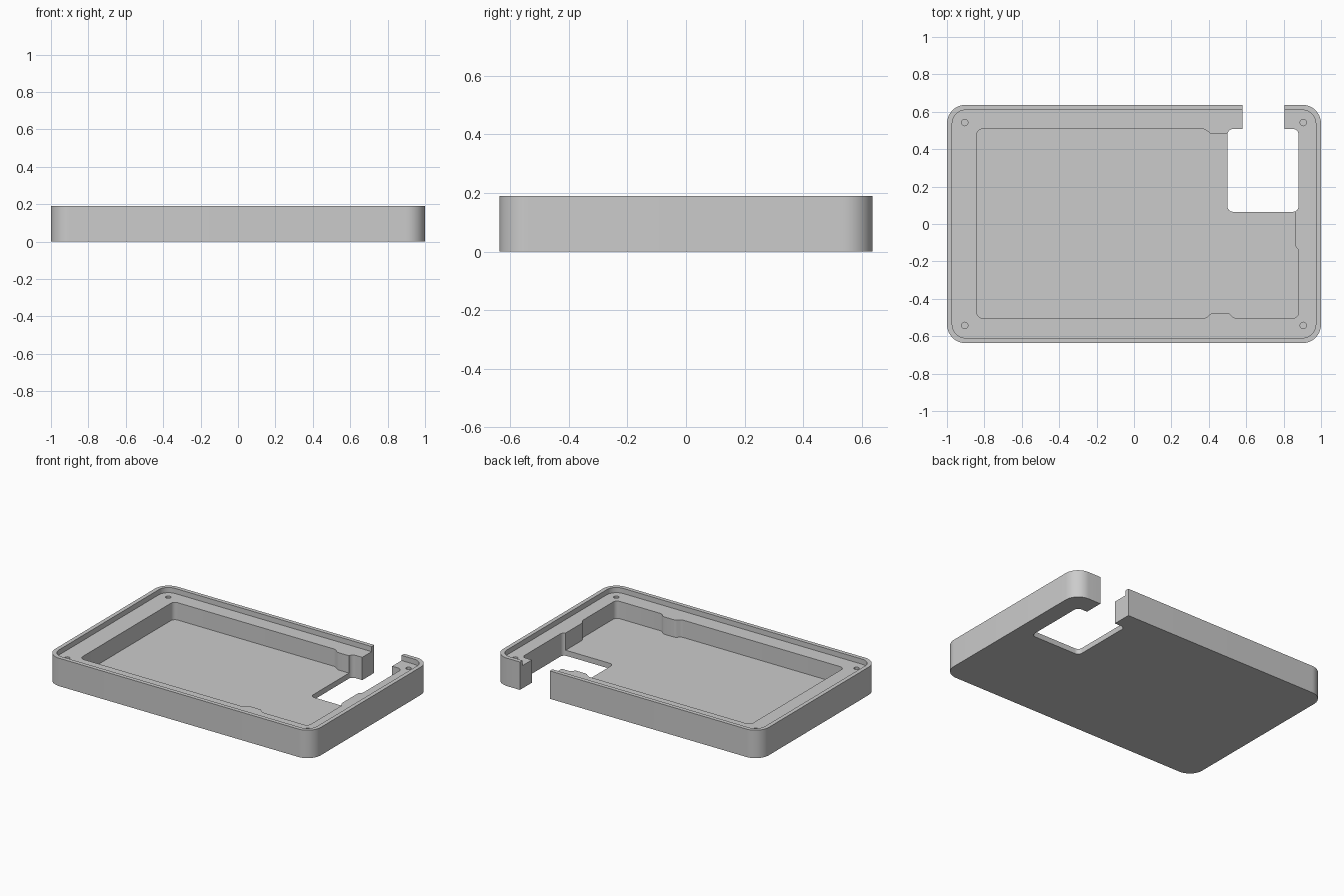
import bpy, bmesh, math
from mathutils import Vector

cube = bpy.data.objects.get("Cube")
if cube:
    bpy.data.objects.remove(cube, do_unlink=True)

W, D, H = 1.0, 0.637, 0.19      # half width, half depth, height
LEDGE, FLOOR = 0.155, 0.037     # heights of the lid ledge and tray floor

plastic = bpy.data.materials.new("light_grey_plastic")
plastic.use_nodes = True
grey = (0.6, 0.6, 0.6, 1)
plastic.diffuse_color = grey
plastic.node_tree.nodes["Principled BSDF"].inputs["Base Color"].default_value = grey


def fillet(corners, radius, steps):
    """Round every corner of a 2D outline, limited by its shorter side."""
    outline = []
    for i, c in enumerate(corners):
        p = Vector(c)
        a, b = Vector(corners[i - 1]) - p, Vector(corners[(i + 1) % len(corners)]) - p
        half = a.angle(b) / 2
        cut = min(radius / math.tan(half), a.length * 0.45, b.length * 0.45)
        r = cut * math.tan(half)
        a.normalize()
        b.normalize()
        centre = p + (a + b).normalized() * (r / math.sin(half))
        start, end = p + a * cut - centre, p + b * cut - centre
        sweep = math.pi - 2 * half
        for k in range(steps + 1):
            t = k / steps
            outline.append(centre + (start * math.sin((1 - t) * sweep)
                                     + end * math.sin(t * sweep)) / math.sin(sweep))
    return outline


def prism(name, outline, z0, z1):
    bm = bmesh.new()
    face = bm.faces.new([bm.verts.new((x, y, z0)) for x, y in outline])
    top = bmesh.ops.extrude_face_region(bm, geom=[face])["geom"]
    bmesh.ops.translate(bm, vec=(0, 0, z1 - z0),
                        verts=[v for v in top if isinstance(v, bmesh.types.BMVert)])
    bmesh.ops.recalc_face_normals(bm, faces=bm.faces)
    mesh = bpy.data.meshes.new(name)
    bm.to_mesh(mesh)
    bm.free()
    obj = bpy.data.objects.new(name, mesh)
    bpy.context.collection.objects.link(obj)
    return obj


def box(x0, y0, x1, y1):
    return [(x0, y0), (x1, y0), (x1, y1), (x0, y1)]


def circle(x, y, r, n=20):
    return [(x + r * math.cos(math.tau * i / n), y + r * math.sin(math.tau * i / n))
            for i in range(n)]


# Outer shell
tray = prism("case_tray", fillet(box(-W, -D, W, D), 0.1, 12), 0, H)
tray.data.materials.append(plastic)

# Recess that leaves the thin lip around the ledge
lip = 0.028
cutters = [prism("lip_recess", fillet(box(lip - W, lip - D, W - lip, D - lip), 0.072, 12),
                 LEDGE, H + 0.1)]

# Main cavity with small locating bumps on the walls
cavity = [(-0.84, -0.503), (0.385, -0.503), (0.415, -0.475), (0.505, -0.475),
          (0.535, -0.503), (0.88, -0.503), (0.88, -0.14), (0.86, -0.115),
          (0.86, 0.48), (0.415, 0.48), (0.375, 0.508), (-0.84, 0.508)]
cutters.append(prism("cavity", fillet(cavity, 0.03, 5), FLOOR, H + 0.2))

# Through opening and the slot in the back wall
cutters.append(prism("opening", fillet(box(0.5, 0.065, 0.88, 0.508), 0.03, 6), -0.1, H + 0.3))
cutters.append(prism("back_slot", box(0.58, 0.3, 0.805, D + 0.1), -0.2, H + 0.4))

# Blind screw holes
for sx in (-1, 1):
    for sy in (-1, 1):
        cutters.append(prism("screw_hole", circle(sx * 0.905, sy * 0.542, 0.017), 0.05, H + 0.15))

# Apply the cuts in order
bpy.ops.object.select_all(action="DESELECT")
tray.select_set(True)
bpy.context.view_layer.objects.active = tray
for cutter in cutters:
    cutter.hide_render = True
    mod = tray.modifiers.new(cutter.name, "BOOLEAN")
    mod.operation, mod.solver, mod.object = "DIFFERENCE", "EXACT", cutter
    bpy.ops.object.modifier_apply(modifier=mod.name)
    bpy.data.objects.remove(cutter, do_unlink=True)

bpy.ops.object.shade_smooth_by_angle(angle=math.radians(25))
